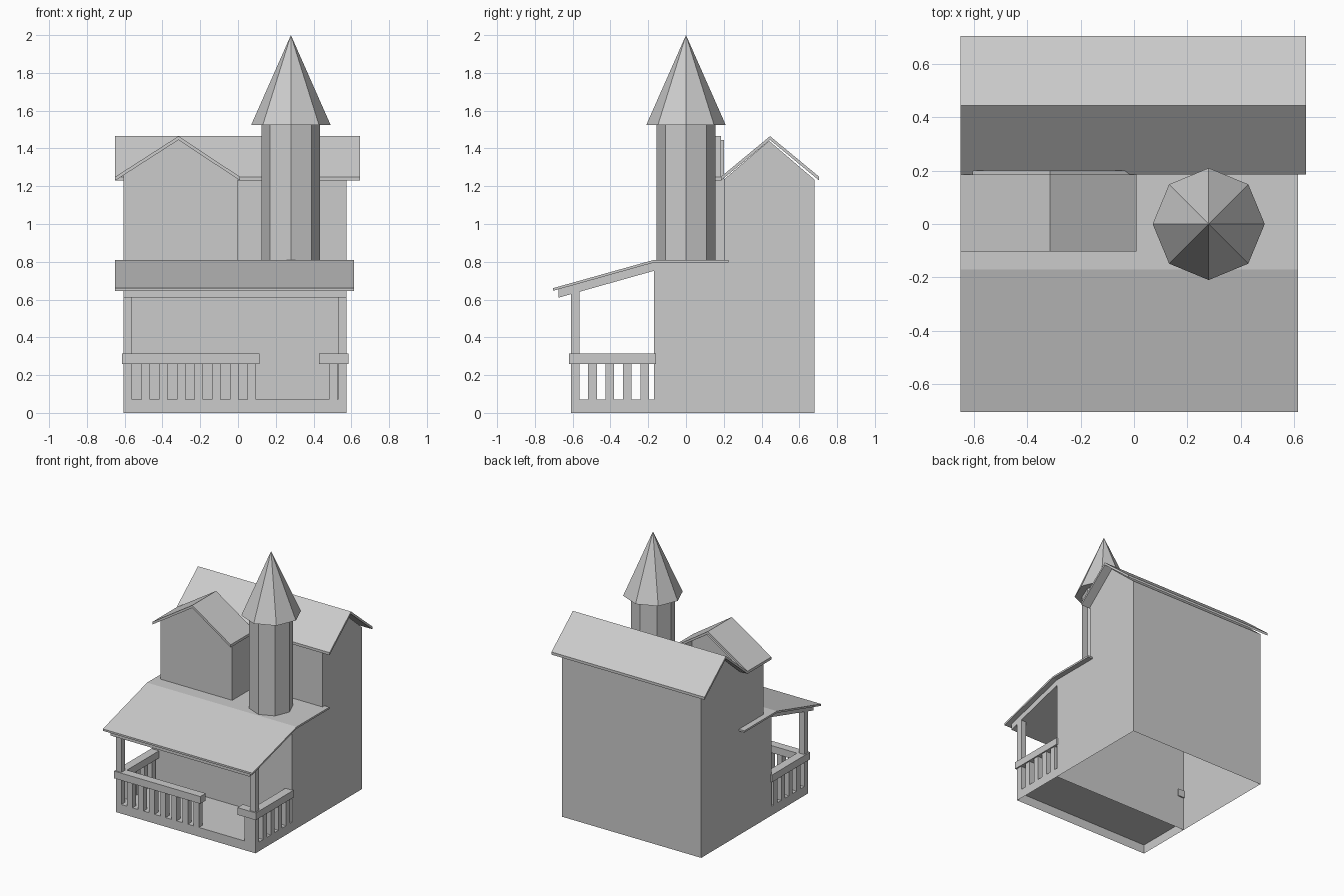
import bpy, bmesh
from math import pi

if "Cube" in bpy.data.objects:
    bpy.data.objects.remove(bpy.data.objects["Cube"])


def extrude(name, pts, axis, lo, hi, caps=(True, True), skip_last=False):
    """Extrude a profile along x (points are y,z) or along y (points are x,z)."""
    bm = bmesh.new()
    place = (lambda p, d: (d, p[0], p[1])) if axis == 'x' else (lambda p, d: (p[0], d, p[1]))
    a = [bm.verts.new(place(p, lo)) for p in pts]
    b = [bm.verts.new(place(p, hi)) for p in pts]
    n = len(pts)
    for i in range(n - 1 if skip_last else n):
        j = (i + 1) % n
        bm.faces.new((a[i], a[j], b[j], b[i]))
    for ring, cap in zip((a, b), caps):
        if cap:
            bm.faces.new(ring)
    bmesh.ops.recalc_face_normals(bm, faces=bm.faces)
    return finish(name, bm)


def finish(name, bm):
    me = bpy.data.meshes.new(name)
    bm.to_mesh(me)
    bm.free()
    ob = bpy.data.objects.new(name, me)
    bpy.context.collection.objects.link(ob)
    return ob


def box(name, x0, x1, y0, y1, z0, z1):
    return extrude(name, [(y0, z0), (y1, z0), (y1, z1), (y0, z1)], 'x', x0, x1)


def slab(name, line, t, axis, lo, hi):
    """Thin roof sheet: a polyline thickened downwards."""
    return extrude(name, line + [(p, z - t) for p, z in reversed(line)], axis, lo, hi)


def cone(name, r0, r1, z0, z1):
    bpy.ops.mesh.primitive_cone_add(vertices=8, radius1=r0, radius2=r1, depth=z1 - z0,
                                    location=(0.28, 0, (z0 + z1) / 2))
    bpy.context.object.name = name


L, R = -0.605, 0.575          # outer side walls
FRONT, WALL = -0.61, -0.17    # porch front and house front

# House shell, open underneath
extrude("house_walls", [(WALL, 0), (WALL, 0.80), (0.20, 0.80), (0.20, 1.235), (0.44, 1.44),
                        (0.68, 1.235), (0.68, 0)], 'x', L, R, skip_last=True)
slab("main_roof", [(0.185, 1.25), (0.445, 1.465), (0.705, 1.25)], 0.02, 'x', -0.65, 0.645)

# Front gabled room, open towards the house
extrude("gable_room_walls", [(L, 0.80), (L, 1.26), (-0.315, 1.445), (0, 1.24), (0, 0.80)],
        'y', -0.07, 0.20, caps=(True, False), skip_last=True).data.name = "gable_room"
slab("gable_room_roof", [(-0.65, 1.25), (-0.315, 1.465), (0.01, 1.25)], 0.02,
     'y', -0.103, 0.185)

# Octagonal tower and spire
cone("tower", 0.155, 0.155, 0.80, 1.53)
cone("tower_spire", 0.21, 0, 1.525, 2.0)

# Porch roof with the beam layer under its slope
slab("porch_roof", [(-0.705, 0.66), (WALL, 0.81), (0.225, 0.81)], 0.014, 'x', -0.65, 0.615)
extrude("porch_beam", [(-0.675, 0.655), (-0.675, 0.61), (WALL, 0.752), (WALL, 0.796)],
        'x', L, R)

# Porch floor with skirt, hollow underneath
extrude("porch_floor", [(FRONT, 0), (FRONT, 0.07), (WALL, 0.07)], 'x', L, R,
        caps=(False, False), skip_last=True)
W = 0.045
for side, x in (("left", L), ("right", R)):
    bm = bmesh.new()
    bm.faces.new([bm.verts.new((x, y, z)) for y, z in
                  ((FRONT, 0), (WALL, 0), (WALL, 0.07), (FRONT, 0.07))])
    finish(side + "_porch_skirt", bm)

    # Post, side rail and side balusters
    x0 = L if side == "left" else R - W
    box(side + "_porch_post", x0, x0 + W, FRONT, FRONT + W, 0.07, 0.64)
    box(side + "_side_rail", x0 - 0.01, x0 + W + 0.01, -0.62, WALL + 0.01, 0.26, 0.315)
    for i in range(1, 5):
        y = FRONT + i * 0.0925
        box(f"{side}_side_baluster_{i}", x0, x0 + W, y, y + W, 0.07, 0.27)

# Front rails either side of the entrance gap
box("front_rail_long", L - 0.01, 0.115, -0.62, -0.555, 0.26, 0.315)
box("front_rail_short", 0.43, R + 0.01, -0.62, -0.555, 0.26, 0.315)
for i, x in enumerate([L + k * 0.0937 for k in range(1, 8)] + [0.482]):
    box(f"front_baluster_{i}", x, x + W, FRONT, FRONT + W, 0.07, 0.27)
